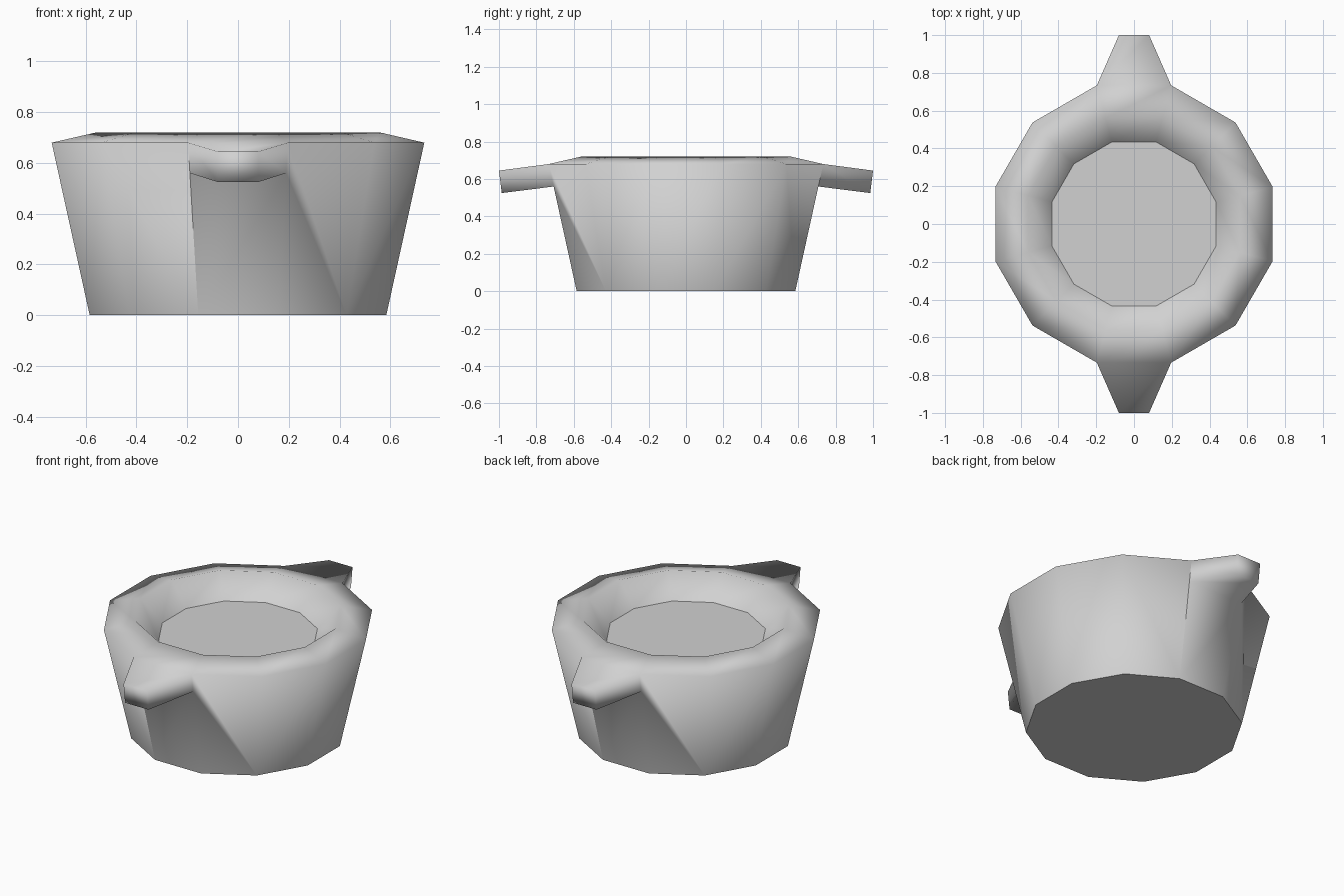
import bpy, bmesh, math

cube = bpy.data.objects.get("Cube")
if cube:
    bpy.data.objects.remove(cube, do_unlink=True)

SIDES = 12
BASE_R, RIM_R, LIP_R, FLOOR_R = 0.605, 0.76, 0.58, 0.45
RIM_Z, LIP_Z, FLOOR_Z, GRIP_Z = 0.68, 0.72, 0.59, 0.56

clay = bpy.data.materials.new("light grey")
clay.use_nodes = True
grey = (0.64, 0.64, 0.64, 1)
clay.diffuse_color = grey
clay.node_tree.nodes["Principled BSDF"].inputs["Base Color"].default_value = grey

bm = bmesh.new()


def point(r, i, z):
    a = math.tau * (i + 0.5) / SIDES
    return bm.verts.new((r * math.cos(a), r * math.sin(a), z))


def ring(r, z):
    return [point(r, i, z) for i in range(SIDES)]


base, rim = ring(BASE_R, 0), ring(RIM_R, RIM_Z)
lip, floor = ring(LIP_R, LIP_Z), ring(FLOOR_R, FLOOR_Z)

# Handle roots on the outer wall, at the back and front sides
handle_sides = {SIDES // 4 - 1: 1, 3 * SIDES // 4 - 1: -1}
grip_r = BASE_R + (RIM_R - BASE_R) * GRIP_Z / RIM_Z
roots = {k: point(grip_r, k, GRIP_Z) for s in handle_sides for k in (s, s + 1)}

for i in range(SIDES):
    j = (i + 1) % SIDES
    # Rim slope and inner bowl wall
    bm.faces.new((rim[i], rim[j], lip[j], lip[i]))
    bm.faces.new((lip[i], lip[j], floor[j], floor[i]))
    if i in handle_sides:
        # Wall under the handle, then the tapering handle itself
        bm.faces.new((base[i], base[j], roots[j], roots[i]))
        d = handle_sides[i]
        root = [roots[i], roots[j], rim[j], rim[i]]
        tip = [bm.verts.new((d * x, d * y, z)) for x, y, z in
               ((0.08, 0.985, 0.525), (-0.08, 0.985, 0.525),
                (-0.08, 1, 0.645), (0.08, 1, 0.645))]
        for a in range(4):
            b = (a + 1) % 4
            bm.faces.new((root[a], root[b], tip[b], tip[a]))
        bm.faces.new(tip)
    else:
        wall = [base[i], base[j], roots.get(j), rim[j], rim[i], roots.get(i)]
        bm.faces.new([v for v in wall if v])

# Flat underside and bowl floor
caps = [bm.faces.new(base[::-1]), bm.faces.new(floor)]
bmesh.ops.recalc_face_normals(bm, faces=bm.faces[:])
for f in bm.faces:
    f.smooth = True
for f in caps:
    f.smooth = False
    for e in f.edges:
        e.smooth = False

mesh = bpy.data.meshes.new("handled_pot")
bm.to_mesh(mesh)
bm.free()
mesh.materials.append(clay)
pot = bpy.data.objects.new("handled_pot", mesh)
bpy.context.collection.objects.link(pot)
